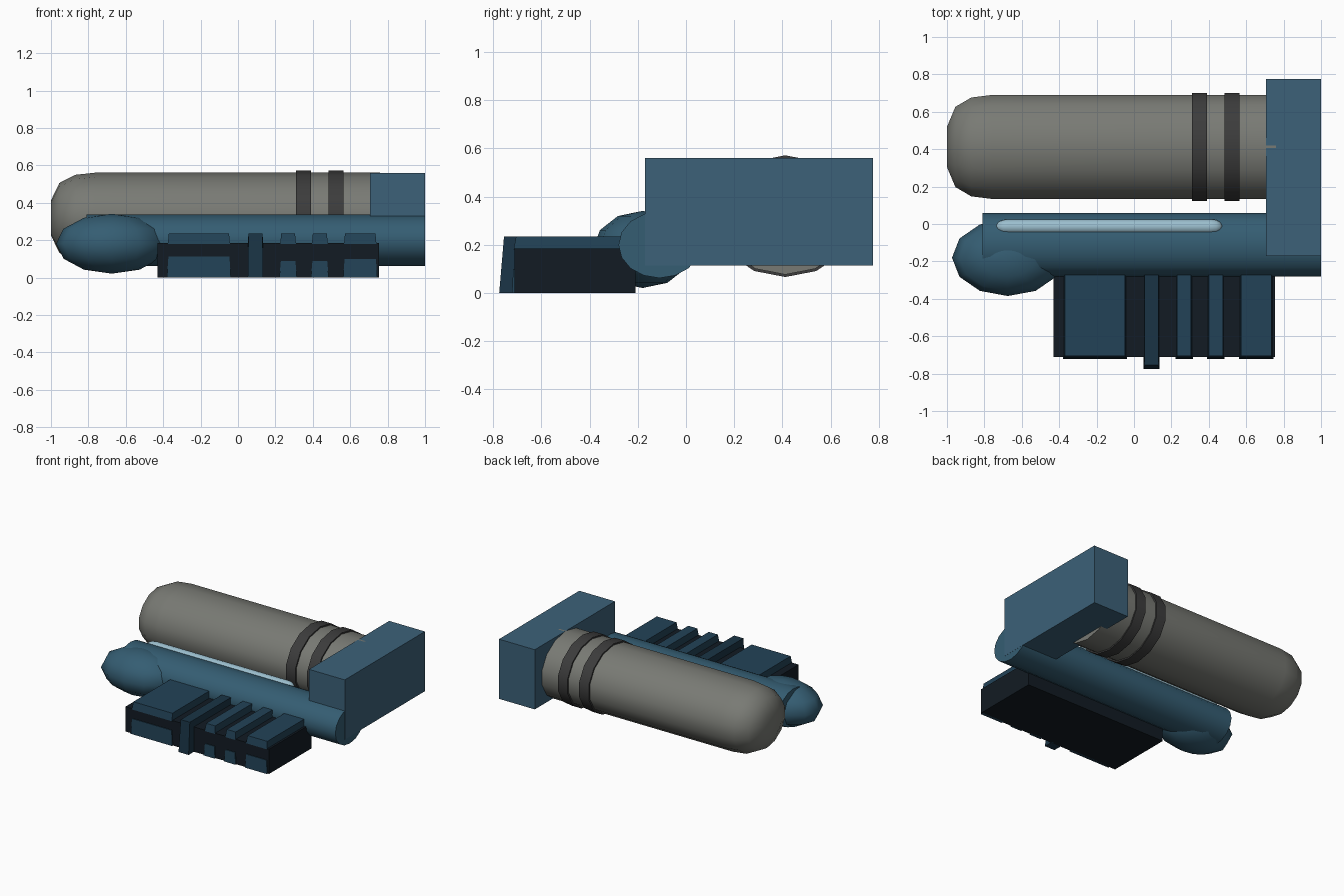
import bpy, bmesh, math

if "Cube" in bpy.data.objects:
    bpy.data.objects.remove(bpy.data.objects["Cube"])


def material(name, rgb):
    m = bpy.data.materials.new(name)
    m.diffuse_color = (*rgb, 1)
    m.use_nodes = True
    m.node_tree.nodes["Principled BSDF"].inputs["Base Color"].default_value = m.diffuse_color
    return m


BLUE = material("blue", (0.045, 0.12, 0.19))
TUBE = material("tube_blue", (0.035, 0.11, 0.17))
PANEL = material("panel_blue", (0.016, 0.055, 0.095))
TOOTH = material("deep_blue", (0.01, 0.034, 0.06))
DARK = material("near_black", (0.006, 0.011, 0.017))
GREY = material("warm_grey", (0.19, 0.195, 0.175))
BAND = material("band_grey", (0.045, 0.045, 0.045))
PALE = material("pale_blue", (0.33, 0.52, 0.62))


def finish(name, bm, mat, smooth=False):
    bmesh.ops.recalc_face_normals(bm, faces=bm.faces)
    me = bpy.data.meshes.new(name)
    bm.to_mesh(me)
    bm.free()
    me.materials.append(mat)
    ob = bpy.data.objects.new(name, me)
    bpy.context.collection.objects.link(ob)
    if smooth:
        bpy.context.view_layer.objects.active = ob
        ob.select_set(True)
        bpy.ops.object.shade_smooth_by_angle(angle=math.radians(40))
        ob.select_set(False)
    return ob


def lathe(name, profile, y, z, flat, mat, n=14):
    """Solid along x from (x, radius) pairs; flat squashes the height."""
    bm = bmesh.new()
    rings = []
    for x, r in profile:
        rings.append([bm.verts.new((x, y + r * math.sin(k * math.tau / n),
                                    z + flat * r * math.cos(k * math.tau / n)))
                      for k in range(n)])
    for a, b in zip(rings, rings[1:]):
        for k in range(n):
            bm.faces.new((a[k], a[(k + 1) % n], b[(k + 1) % n], b[k]))
    bm.faces.new(rings[0])
    bm.faces.new(rings[-1])
    return finish(name, bm, mat, True)


def prism(name, x0, x1, outline, mat, taper=0.0, top=1.0):
    """Extrude a (y, z) outline along x, narrowing points at height top by taper."""
    bm = bmesh.new()
    sides = []
    for x, s in ((x0, 1), (x1, -1)):
        sides.append([bm.verts.new((x + (s * taper if z >= top else 0), y, z))
                      for y, z in outline])
    n = len(outline)
    for k in range(n):
        bm.faces.new((sides[0][k], sides[0][(k + 1) % n],
                      sides[1][(k + 1) % n], sides[1][k]))
    for s in sides:
        bm.faces.new(s)
    return finish(name, bm, mat)


def rect(y0, y1, z0, z1):
    return [(y0, z0), (y1, z0), (y1, z1), (y0, z1)]


# Large round-nosed cylinder with two dark bands
lathe("large_cylinder", [(-1, 0.11), (-0.955, 0.22), (-0.87, 0.271), (-0.76, 0.285),
                         (0.76, 0.285)], 0.412, 0.319, 0.85, GREY)
for i, x in enumerate((0.31, 0.485)):
    lathe(f"cylinder_band_{i + 1}", [(x, 0.297), (x + 0.08, 0.297)],
          0.412, 0.319, 0.85, BAND)

# End block joining both tubes
prism("end_block", 0.705, 1.0, rect(-0.17, 0.775, 0.115, 0.56), BLUE)

# Slim tube with pale strip along its top
lathe("slim_tube", [(-0.81, 0.17), (0.999, 0.17)], -0.11, 0.2, 0.81, TUBE, 16)
lathe("pale_strip", [(-0.735, 0.012), (-0.725, 0.025), (-0.70, 0.037), (-0.67, 0.04),
                     (0.41, 0.04), (0.44, 0.037), (0.46, 0.025), (0.47, 0.012)],
      -0.015, 0.298, 1.0, PALE, 12)

# Rounded bulb on the tube's left end
bm = bmesh.new()
bmesh.ops.create_uvsphere(bm, u_segments=12, v_segments=6, radius=1)
bmesh.ops.scale(bm, vec=(0.298, 0.205, 0.16), verts=bm.verts)
bmesh.ops.translate(bm, vec=(-0.675, -0.18, 0.181), verts=bm.verts)
bulb = finish("end_bulb", bm, TUBE)
bulb.data.shade_smooth()

# Dark rack base
prism("rack_base", -0.43, 0.755, rect(-0.712, -0.21, 0, 0.185), DARK)

# Raised top panels and matching sloped front plates: x0, x1, plate height
for i, (x0, x1, h) in enumerate(((-0.375, -0.043, 0.113), (0.226, 0.31, 0.088),
                                 (0.395, 0.48, 0.088), (0.567, 0.74, 0.1))):
    prism(f"top_panel_{i + 1}", x0, x1,
          [(-0.715, 0.18), (-0.238, 0.18), (-0.243, 0.235), (-0.705, 0.235)],
          PANEL, 0.005, 0.2)
    prism(f"front_plate_{i + 1}", x0 - 0.005, x1 + 0.005,
          [(-0.722, 0), (-0.70, 0), (-0.70, h), (-0.717, h)], PANEL, 0.008, h)

# Full-height centre rib wrapping over the top and front
prism("centre_rib", 0.052, 0.135,
      [(-0.775, 0), (-0.70, 0), (-0.70, 0.18), (-0.24, 0.18), (-0.243, 0.235),
       (-0.755, 0.235)], TOOTH, 0.004, 0.2)
